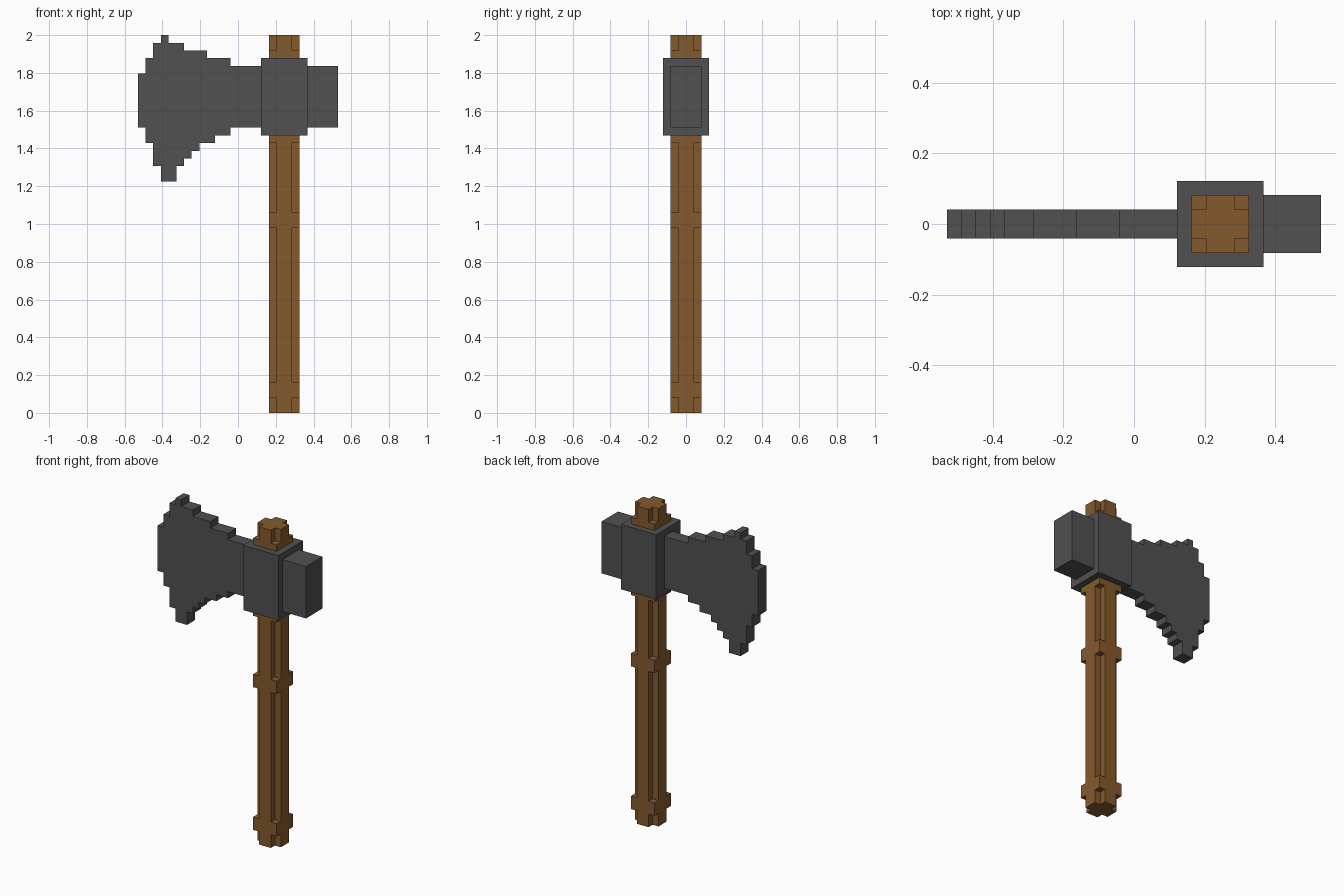
import bpy, bmesh
from mathutils import Vector

if "Cube" in bpy.data.objects:
    bpy.data.objects.remove(bpy.data.objects["Cube"])

U = 2 / 49  # one voxel


def material(name, rgb):
    m = bpy.data.materials.new(name)
    m.diffuse_color = (*rgb, 1)
    m.use_nodes = True
    m.node_tree.nodes["Principled BSDF"].inputs["Base Color"].default_value = m.diffuse_color
    return m


WOOD = material("brown wood", (0.235, 0.102, 0.026))
IRON = material("dark grey iron", (0.082, 0.082, 0.082))


def prism(name, points, depth, mat):
    """Extrude a closed outline (voxel units) by the depth vector."""
    bm = bmesh.new()
    face = bm.faces.new([bm.verts.new(Vector(p) * U) for p in points])
    out = bmesh.ops.extrude_face_region(bm, geom=[face])
    moved = [g for g in out["geom"] if isinstance(g, bmesh.types.BMVert)]
    bmesh.ops.translate(bm, vec=Vector(depth) * U, verts=moved)
    bmesh.ops.recalc_face_normals(bm, faces=bm.faces)
    mesh = bpy.data.meshes.new(name)
    bm.to_mesh(mesh)
    bm.free()
    mesh.materials.append(mat)
    obj = bpy.data.objects.new(name, mesh)
    bpy.context.collection.objects.link(obj)
    return obj


def box(name, x0, x1, y, z0, z1, mat):
    """Box symmetric in y."""
    outline = [(x0, -y, z0), (x1, -y, z0), (x1, y, z0), (x0, y, z0)]
    return prism(name, outline, (0, 0, z1 - z0), mat)


# Handle: cross-section shafts alternating with full square bands
CROSS = [(-1, -2), (1, -2), (1, -1), (2, -1), (2, 1), (1, 1),
         (1, 2), (-1, 2), (-1, 1), (-2, 1), (-2, -1), (-1, -1)]
levels = [0, 2, 4, 24, 26, 35, 47, 49]
for i, (z0, z1) in enumerate(zip(levels, levels[1:])):
    if i % 2:
        box(f"handle_band_{i}", 4, 8, 2, z0, z1, WOOD)
    else:
        prism(f"handle_shaft_{i}", [(x + 6, y, z0) for x, y in CROSS],
              (0, 0, z1 - z0), WOOD)

# Collar around the handle and the hammer end
box("collar", 3, 9, 3, 36, 46, IRON)
box("poll", 9, 13, 2, 37, 45, IRON)

# Blade: stepped outline from (start x, height) runs
TOP = [(-13, 44), (-12, 46), (-11, 48), (-10, 49), (-9, 48), (-7, 47), (-4, 46), (-1, 45)]
BOTTOM = [(-13, 37), (-12, 35), (-11, 32), (-10, 30), (-8, 32), (-7, 33),
          (-6, 34), (-5, 35), (-3, 36), (-1, 37)]


def steps(runs, end):
    ends = [x for x, _ in runs[1:]] + [end]
    return [(x, -1, z) for (x0, z), x1 in zip(runs, ends) for x in (x0, x1)]


prism("blade", steps(TOP, 3) + steps(BOTTOM, 3)[::-1], (0, 2, 0), IRON)
